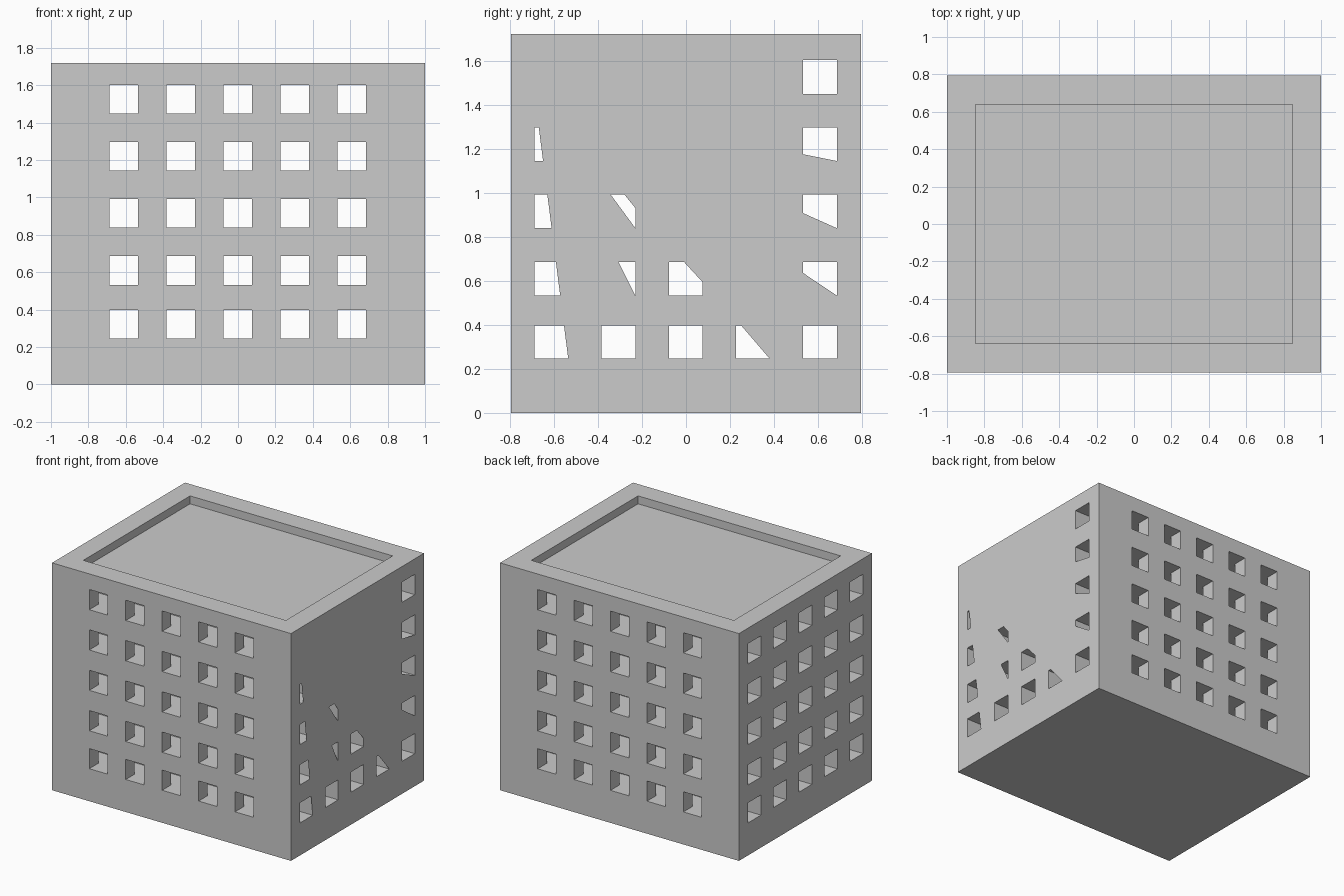
import bpy, bmesh

if "Cube" in bpy.data.objects:
    bpy.data.objects.remove(bpy.data.objects["Cube"])

# Square tunnel spans along each axis
SX = [(-.688, -.535), (-.383, -.23), (-.078, .075), (.227, .38), (.532, .685)]
SY = SX
SZ = [(.246, .398), (.533, .686), (.839, .991), (1.144, 1.297), (1.449, 1.602)]
HX, HY, H, FLOOR = 1.0, .795, 1.72, 1.66      # outer half sizes, height, tray floor
RX, RY = .848, .638                           # tray half sizes


def cuts(spans, *extra):
    return sorted([v for s in spans for v in s] + list(extra))


def inside(v, spans):
    return any(a < v < b for a, b in spans)


axes = [cuts(SX, -HX, -RX, RX, HX), cuts(SY, -HY, -RY, RY, HY), cuts(SZ, 0, FLOOR, H)]
dims = [len(a) - 1 for a in axes]


def solid(c):
    if any(not 0 <= c[k] < dims[k] for k in range(3)):
        return False
    x, y, z = [(axes[k][c[k]] + axes[k][c[k] + 1]) / 2 for k in range(3)]
    if z > FLOOR and abs(x) < RX and abs(y) < RY:
        return False                          # shallow tray in the top
    return not (inside(z, SZ) and (inside(x, SX) or inside(y, SY)))


bm = bmesh.new()
cache = {}


def vert(p):
    key = tuple(round(v, 4) for v in p)
    if key not in cache:
        cache[key] = bm.verts.new(key)
    return cache[key]


def face(points):
    vs = list(dict.fromkeys(vert(p) for p in points))
    if len(vs) > 2:
        bm.faces.new(vs)


# Block with crossing tunnels: a face wherever a solid cell meets an empty one
for i in range(dims[0]):
    for j in range(dims[1]):
        for k in range(dims[2]):
            c = (i, j, k)
            if not solid(c):
                continue
            for ax in range(3):
                u, w = (ax + 1) % 3, (ax + 2) % 3
                for side in (0, 1):
                    n = list(c)
                    n[ax] += 2 * side - 1
                    if solid(n):
                        continue
                    pts = []
                    for du, dw in ((0, 0), (1, 0), (1, 1), (0, 1)):
                        p = [0, 0, 0]
                        p[ax] = axes[ax][c[ax] + side]
                        p[u] = axes[u][c[u] + du]
                        p[w] = axes[w][c[w] + dw]
                        pts.append(p)
                    face(pts if side else pts[::-1])

# Flush skins that close or partly close openings on the right side
# (column, row) -> polygons in unit opening coordinates
FULL = [[(0, 0), (1, 0), (1, 1), (0, 1)]]
covers = {(c, r): FULL for c in range(4) for r in range(5)}
for key in ((1, 0), (2, 0)):
    del covers[key]
covers[3, 0] = [[(1, 0), (1, 1), (.15, 1)]]
covers[1, 1] = [[(0, 0), (1, 0), (.5, 1), (0, 1)]]
covers[2, 1] = [[(.45, 1), (1, .4), (1, 1)]]
covers[1, 2] = [[(0, 0), (1, 0), (.27, 1), (0, 1)], [(.68, 1), (1, .6), (1, 1)]]
for r, h in ((1, .67), (2, .45), (3, .2)):
    covers[4, r] = [[(0, 0), ((RY - SY[4][0]) / .153, 0), (1, 0), (0, h)]]
for r in range(4):
    u0, u1 = [1 - (z - SZ[0][0]) / (SZ[4][0] - SZ[0][0]) for z in SZ[r]]
    covers[0, r] = [[(u0, 0), (1, 0), (1, 1), (u1, 1)]]

for (c, r), polys in covers.items():
    (y0, y1), (z0, z1) = SY[c], SZ[r]
    for poly in polys:
        face([(HX, y0 + a * (y1 - y0), z0 + b * (z1 - z0)) for a, b in poly])

mesh = bpy.data.meshes.new("perforated_block")
bm.to_mesh(mesh)
bm.free()
block = bpy.data.objects.new("perforated_block", mesh)
bpy.context.collection.objects.link(block)
